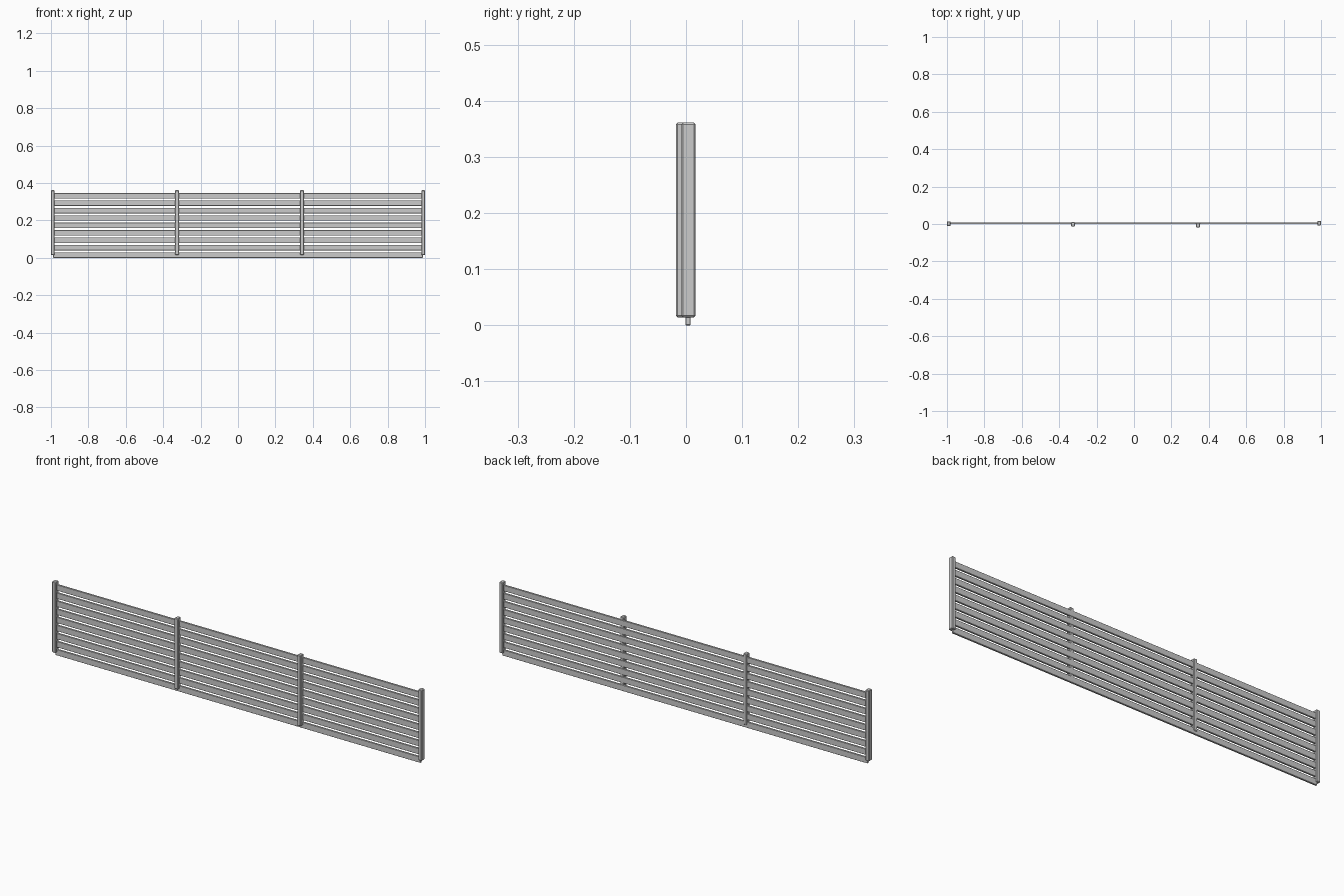
import bpy

if "Cube" in bpy.data.objects:
    bpy.data.objects.remove(bpy.data.objects["Cube"])

def box(name, lo, hi, bevel):
    """Axis-aligned box between two corners with a small chamfer."""
    centre = [(a + b) / 2 for a, b in zip(lo, hi)]
    bpy.ops.mesh.primitive_cube_add(size=1, location=centre)
    ob = bpy.context.object
    ob.name = name
    ob.scale = [b - a for a, b in zip(lo, hi)]
    bpy.ops.object.transform_apply(location=False, rotation=False, scale=True)
    mod = ob.modifiers.new("chamfer", 'BEVEL')
    mod.width = bevel
    mod.segments = 1
    return ob

# Upright posts, each set at a slightly different depth
POST_W, POST_D = 0.02, 0.025
for i, (x, y) in enumerate([(-0.99, 0.001), (-0.326, -0.001),
                            (0.342, -0.0055), (0.99, 0.0045)]):
    box(f"post_{i + 1}",
        (x - POST_W / 2, y - POST_D / 2, 0.014),
        (x + POST_W / 2, y + POST_D / 2, 0.361), 0.003)

# Horizontal slats running the full length
SLATS, SLAT_H, PITCH = 9, 0.029, 0.0396
for i in range(SLATS):
    z = i * PITCH
    box(f"slat_{i + 1}", (-0.988, -0.001, z), (0.988, 0.008, z + SLAT_H), 0.001)
